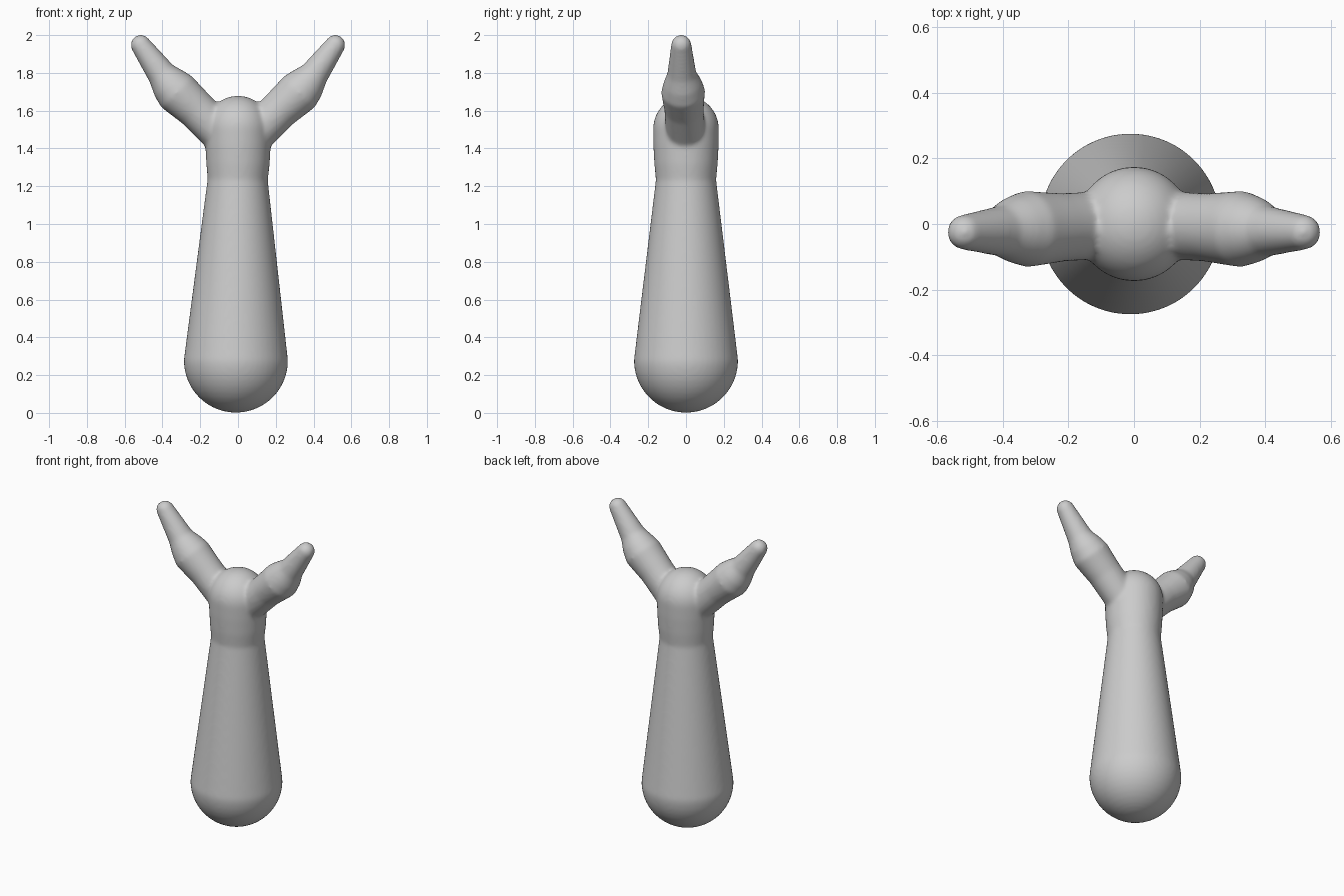
import bpy, bmesh, math
from mathutils import Vector

if "Cube" in bpy.data.objects:
    bpy.data.objects.remove(bpy.data.objects["Cube"])

SEG = 48


def loft(bm, path):
    """Round tube through (x, y, z, radius) points with hemispherical ends."""
    pts = [(Vector(p[:3]), p[3]) for p in path]
    d0 = (pts[1][0] - pts[0][0]).normalized()
    d1 = (pts[-1][0] - pts[-2][0]).normalized()
    rings = []
    angles = [math.radians(a) for a in range(4, 90, 8)]
    # rounded start
    c, r = pts[0]
    for a in angles:
        rings.append((c - d0 * r * math.cos(a), r * math.sin(a), d0))
    # main length
    for i, (c, r) in enumerate(pts):
        a = pts[max(i - 1, 0)][0]
        b = pts[min(i + 1, len(pts) - 1)][0]
        rings.append((c, r, (b - a).normalized()))
    # rounded end
    c, r = pts[-1]
    for a in reversed(angles):
        rings.append((c + d1 * r * math.cos(a), r * math.sin(a), d1))
    loops = []
    for c, r, d in rings:
        v = Vector((0, 1, 0))
        v = (v - d * v.dot(d)).normalized()
        u = v.cross(d)
        loops.append([bm.verts.new(c + r * (u * math.cos(t) + v * math.sin(t)))
                      for t in (2 * math.pi * k / SEG for k in range(SEG))])
    for a, b in zip(loops, loops[1:]):
        for k in range(SEG):
            n = (k + 1) % SEG
            bm.faces.new((a[k], a[n], b[n], b[k]))
    bm.faces.new(loops[0][::-1])
    bm.faces.new(loops[-1])


bm = bmesh.new()

# Tapered trunk with rounded base
loft(bm, [(-0.011, 0, 0.277, 0.276), (-0.002, 0, 1.23, 0.16)])

# Upper torso
loft(bm, [(-0.002, 0, 1.22, 0.158), (0, 0, 1.32, 0.168),
          (0, 0, 1.42, 0.173), (0, 0, 1.505, 0.174)])

# Raised arms with swollen elbows
for s in (-1, 1):
    loft(bm, [(s * 0.05, 0, 1.43, 0.10), (s * 0.125, -0.005, 1.51, 0.103),
              (s * 0.22, -0.01, 1.605, 0.104), (s * 0.275, -0.013, 1.655, 0.110),
              (s * 0.325, -0.015, 1.70, 0.116), (s * 0.365, -0.018, 1.745, 0.101),
              (s * 0.405, -0.022, 1.795, 0.077), (s * 0.515, -0.025, 1.948, 0.054)])

bmesh.ops.recalc_face_normals(bm, faces=bm.faces)
mesh = bpy.data.meshes.new("forked_figure")
bm.to_mesh(mesh)
bm.free()
figure = bpy.data.objects.new("forked_figure", mesh)
bpy.context.collection.objects.link(figure)

# Fuse the parts into one skin and soften the joins
fuse = figure.modifiers.new("fuse", 'REMESH')
fuse.mode = 'VOXEL'
fuse.voxel_size = 0.01
fuse.use_smooth_shade = True
soft = figure.modifiers.new("soften", 'SMOOTH')
soft.factor = 0.5
soft.iterations = 14
